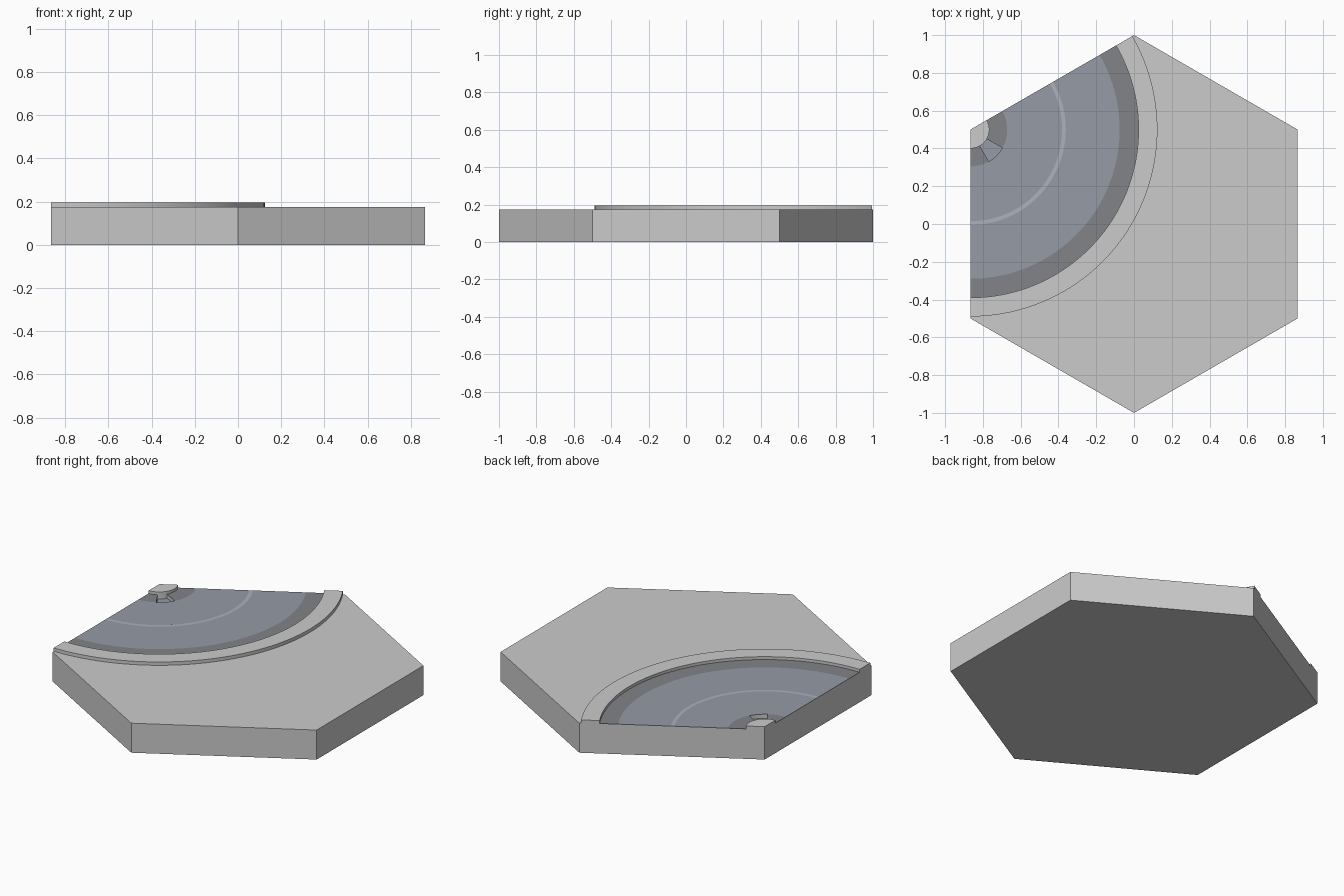
import bpy, bmesh
from math import cos, sin, radians, sqrt

if "Cube" in bpy.data.objects:
    bpy.data.objects.remove(bpy.data.objects["Cube"])

CX, CY = -sqrt(3) / 2, 0.5      # tile corner the road bends around
TOP, ROAD, CURB = 0.175, 0.178, 0.195


def material(name, rgb):
    m = bpy.data.materials.new(name)
    m.diffuse_color = (*rgb, 1)
    m.use_nodes = True
    m.node_tree.nodes["Principled BSDF"].inputs["Base Color"].default_value = m.diffuse_color
    return m


def prism(name, pts, z0, z1, mat=None, smooth=False):
    bm = bmesh.new()
    face = bm.faces.new([bm.verts.new((x, y, z0)) for x, y in pts])
    ext = bmesh.ops.extrude_face_region(bm, geom=[face])
    for v in ext["geom"]:
        if isinstance(v, bmesh.types.BMVert):
            v.co.z = z1
    bmesh.ops.recalc_face_normals(bm, faces=bm.faces)
    me = bpy.data.meshes.new(name)
    bm.to_mesh(me)
    bm.free()
    ob = bpy.data.objects.new(name, me)
    bpy.context.collection.objects.link(ob)
    if mat:
        me.materials.append(mat)
    if smooth:
        bpy.ops.object.select_all(action='DESELECT')
        ob.select_set(True)
        bpy.context.view_layer.objects.active = ob
        bpy.ops.object.shade_smooth_by_angle(angle=radians(30))
    return ob


def sector(name, r0, r1, z0, z1, mat=None, a0=-90, a1=30):
    n = max(6, int((a1 - a0) / 2.5))
    ang = [radians(a0 + (a1 - a0) * i / n) for i in range(n + 1)]
    pts = [(CX + r1 * cos(a), CY + r1 * sin(a)) for a in ang]
    if r0 > 0:
        pts += [(CX + r0 * cos(a), CY + r0 * sin(a)) for a in reversed(ang)]
    else:
        pts.append((CX, CY))
    return prism(name, pts, z0, z1, mat, True)


asphalt = material("asphalt", (0.30, 0.33, 0.38))
gutter = material("gutter", (0.22, 0.23, 0.25))
paint = material("lane_paint", (0.42, 0.44, 0.50))

# Hexagonal tile with a shallow drain pocket beside the inner curb
tile = prism("hex_tile", [(cos(radians(30 + 60 * i)), sin(radians(30 + 60 * i)))
                          for i in range(6)], 0, TOP)
cutter = sector("drain_cutter", 0.10, 0.195, TOP - 0.025, TOP + 0.05, asphalt, -60, -30)
cutter.hide_render = True
cutter.hide_set(True)
mod = tile.modifiers.new("drain", 'BOOLEAN')
mod.operation = 'DIFFERENCE'
mod.object = cutter

# Curbs on the inside and outside of the bend
sector("inner_curb", 0, 0.10, TOP, CURB)
sector("outer_curb", 0.89, 0.99, TOP, CURB)

# Road bands between the curbs
sector("inner_gutter_left", 0.10, 0.195, TOP, ROAD, gutter, -90, -60)
sector("inner_gutter_right", 0.10, 0.195, TOP, ROAD, gutter, -30, 30)
sector("inner_lane", 0.195, 0.485, TOP, ROAD, asphalt)
sector("lane_line", 0.485, 0.505, TOP, ROAD, paint)
sector("outer_lane", 0.505, 0.79, TOP, ROAD, asphalt)
sector("outer_gutter", 0.79, 0.89, TOP, ROAD, gutter)

# Drain floor
sector("drain_floor", 0.10, 0.195, TOP - 0.025, TOP - 0.022, asphalt, -60, -30)
